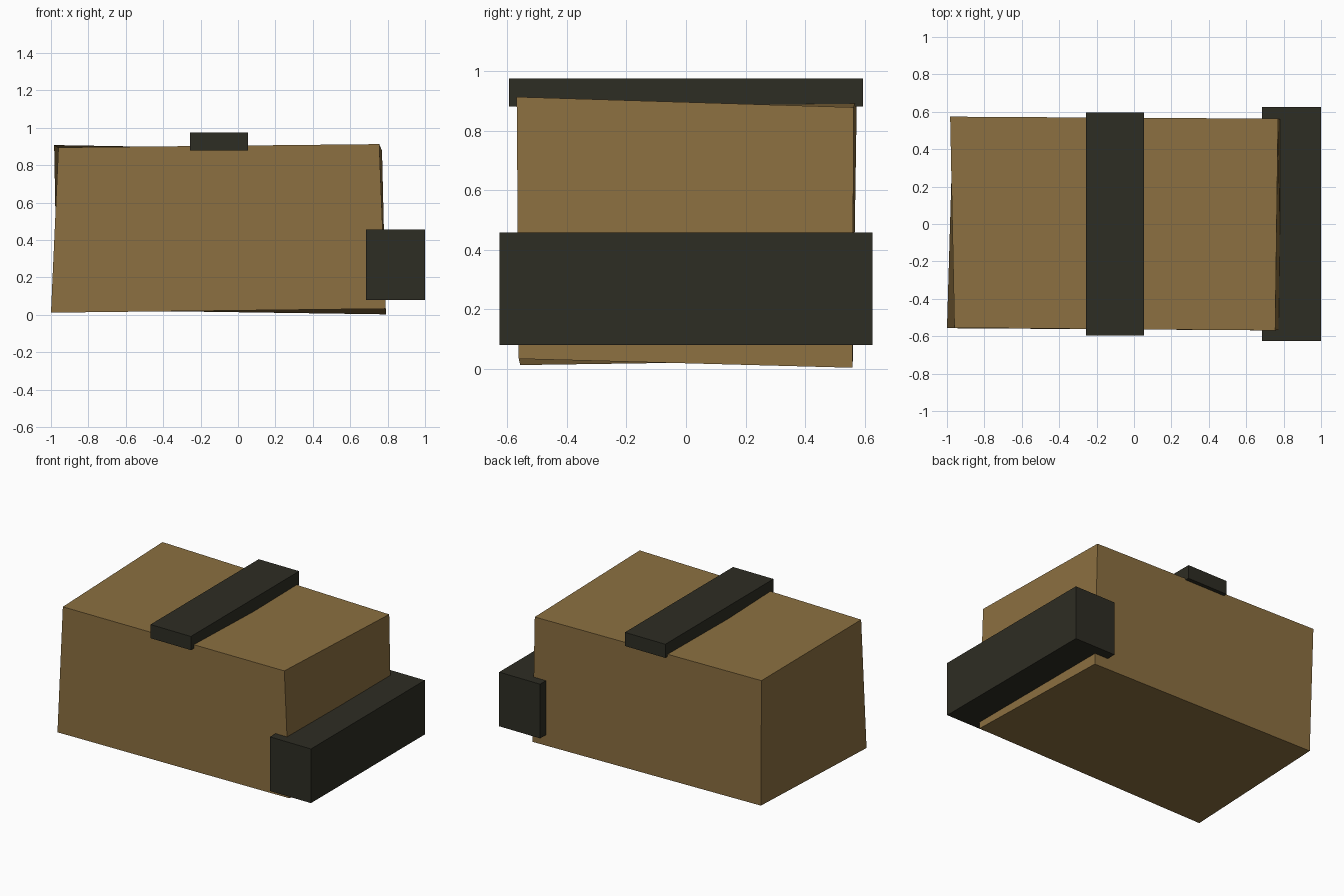
import bpy, bmesh

if "Cube" in bpy.data.objects:
    bpy.data.objects.remove(bpy.data.objects["Cube"])


def material(name, rgb):
    m = bpy.data.materials.new(name)
    m.diffuse_color = (*rgb, 1.0)
    m.use_nodes = True
    m.node_tree.nodes["Principled BSDF"].inputs["Base Color"].default_value = m.diffuse_color
    return m


tan = material("tan", (0.262, 0.162, 0.052))
charcoal = material("charcoal", (0.027, 0.026, 0.017))

# Corner order: bottom ring then top ring, each counter-clockwise from front left
FACES = [(3, 2, 1, 0), (4, 5, 6, 7), (0, 1, 5, 4),
         (1, 2, 6, 5), (2, 3, 7, 6), (3, 0, 4, 7)]


def hexahedron(name, corners, mat):
    bm = bmesh.new()
    verts = [bm.verts.new(c) for c in corners]
    for f in FACES:
        bm.faces.new([verts[i] for i in f])
    mesh = bpy.data.meshes.new(name)
    bm.to_mesh(mesh)
    bm.free()
    mesh.materials.append(mat)
    obj = bpy.data.objects.new(name, mesh)
    bpy.context.collection.objects.link(obj)
    return obj


def block(name, x0, x1, half_y, z0, z1, mat):
    ring = [(x0, -half_y), (x1, -half_y), (x1, half_y), (x0, half_y)]
    return hexahedron(name, [(x, y, z) for z in (z0, z1) for x, y in ring], mat)


# Slightly crooked main body
hexahedron("body", [
    (-1.0, -0.557, 0.012), (0.79, -0.562, 0.033),
    (0.79, 0.56, 0.003), (-0.967, 0.558, 0.028),
    (-0.96, -0.555, 0.895), (0.755, -0.569, 0.913),
    (0.77, 0.563, 0.878), (-0.983, 0.574, 0.908),
], tan)

# Strap across the top and bumper at the right end
block("top_strap", -0.257, 0.054, 0.595, 0.88, 0.975, charcoal)
block("bumper", 0.685, 1.0, 0.626, 0.08, 0.457, charcoal)
